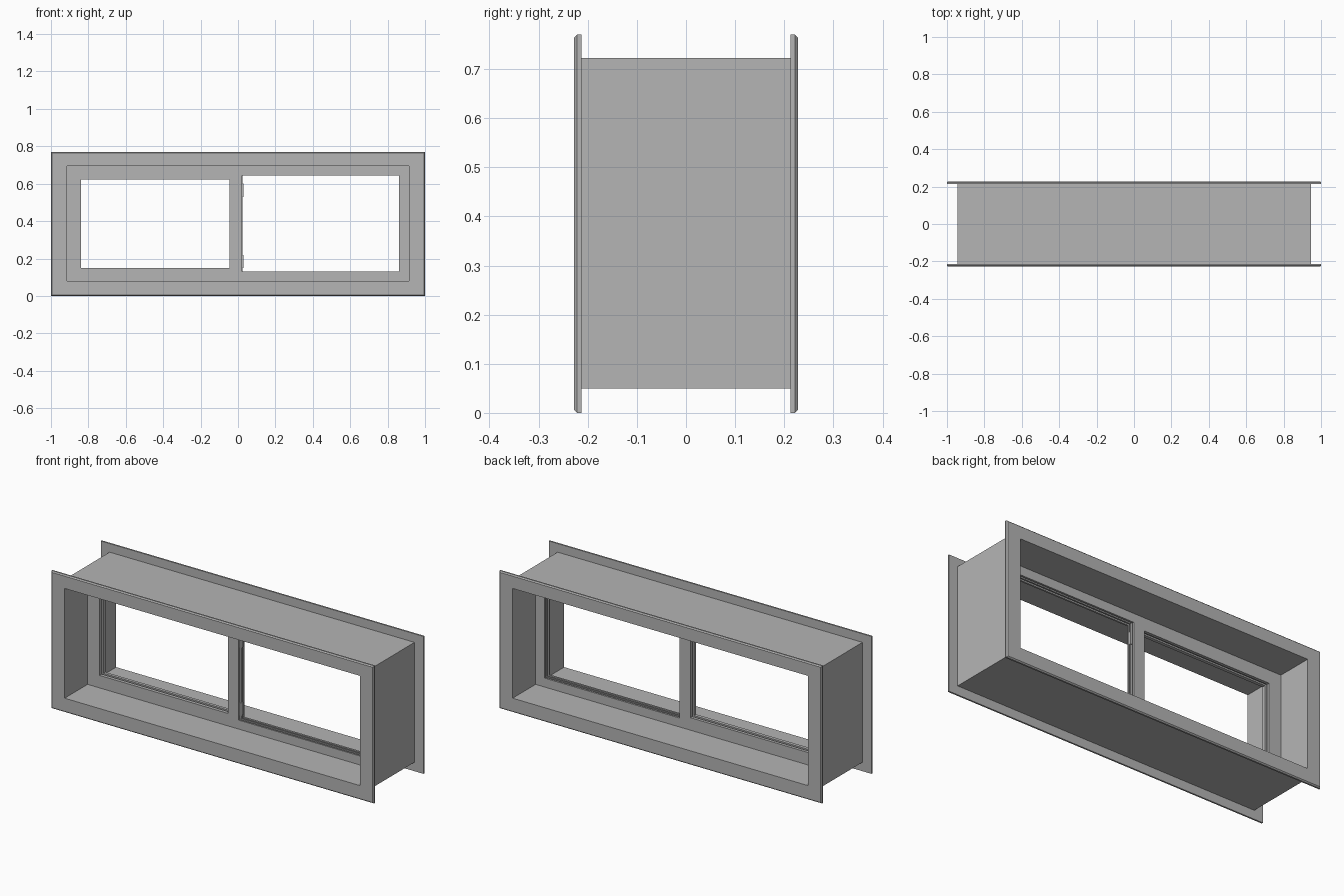
import bpy, bmesh

cube = bpy.data.objects.get("Cube")
if cube:
    bpy.data.objects.remove(cube)

grey = bpy.data.materials.new("matte_grey")
grey.use_nodes = True
colour = (0.46, 0.46, 0.46, 1)
grey.diffuse_color = colour
grey.node_tree.nodes["Principled BSDF"].inputs["Base Color"].default_value = colour


def finish(name, bm):
    bmesh.ops.remove_doubles(bm, verts=bm.verts, dist=0.0001)
    bmesh.ops.recalc_face_normals(bm, faces=bm.faces)
    mesh = bpy.data.meshes.new(name)
    bm.to_mesh(mesh)
    bm.free()
    mesh.materials.append(grey)
    obj = bpy.data.objects.new(name, mesh)
    bpy.context.collection.objects.link(obj)
    return obj


def grow(rect, d):
    x0, x1, z0, z1 = rect
    return (x0 - d, x1 + d, z0 - d, z1 + d)


def sweep(bm, steps, closed=True):
    """Join rectangular loops, each given as (rectangle, depth)."""
    loops = []
    for (x0, x1, z0, z1), y in steps:
        corners = ((x0, z0), (x1, z0), (x1, z1), (x0, z1))
        loops.append([bm.verts.new((x, y, z)) for x, z in corners])
    pairs = list(zip(loops, loops[1:]))
    if closed:
        pairs.append((loops[-1], loops[0]))
    for a, b in pairs:
        for i in range(4):
            j = (i + 1) % 4
            bm.faces.new((a[i], a[j], b[j], b[i]))


def block(name, x, y, z):
    bm = bmesh.new()
    bmesh.ops.create_cube(bm, size=1)
    for v in bm.verts:
        v.co = [lo + (c + 0.5) * (hi - lo)
                for c, (lo, hi) in zip(v.co, (x, y, z))]
    return finish(name, bm)


OUTER = (-1, 1, 0, 0.77)
BOX = (-0.945, 0.945, 0.05, 0.722)
INNER = (-0.915, 0.915, 0.08, 0.695)
WALL, FACE, CHAMFER = 0.213, 0.228, 0.006

# Deep wall lining
bm = bmesh.new()
sweep(bm, [(BOX, -WALL), (BOX, WALL), (INNER, WALL), (INNER, -WALL)])
finish("wall_lining", bm)

# Chamfered casings on both wall faces
for name, side in (("front_casing", -1), ("back_casing", 1)):
    bm = bmesh.new()
    sweep(bm, [(OUTER, side * WALL), (OUTER, side * (FACE - CHAMFER)),
               (grow(OUTER, -CHAMFER), side * FACE),
               (INNER, side * FACE), (INNER, side * WALL)])
    finish(name, bm)

# Thin window frame: two grooved openings sharing a mullion
MULLION = -0.0125
HALF = 0.025
left_cell = (INNER[0], MULLION, INNER[2], INNER[3])
right_cell = (MULLION, INNER[1], INNER[2], INNER[3])
left_open = (-0.84, -0.045, 0.15, 0.622)
right_open = (0.022, 0.86, 0.13, 0.645)
bm = bmesh.new()
for cell, hole, grooves in ((left_cell, left_open, [(-0.006, 0.008)]),
                            (right_cell, right_open, [(-0.015, -0.004), (0.005, 0.014)])):
    steps = [(cell, -HALF), (hole, -HALF)]
    for start, end in grooves:
        wide = grow(hole, 0.008)
        steps += [(hole, start), (wide, start), (wide, end), (hole, end)]
    steps += [(hole, HALF), (cell, HALF)]
    sweep(bm, steps, closed=False)
finish("window_frame", bm)

# Lock strip and keepers on the mullion
block("lock_strip", (0.016, 0.025), (-0.003, 0.004), (0.13, 0.645))
for i, (low, high) in enumerate(((0.53, 0.6), (0.15, 0.22))):
    block(f"lock_keeper_{i + 1}", (0.016, 0.029), (-0.008, 0.008), (low, high))

# Small hinge tabs beside the open bay
for i, z in enumerate((0.63, 0.55, 0.15)):
    block(f"hinge_tab_{i + 1}", (0.868, 0.89), (-0.029, -HALF + 0.002),
          (z - 0.004, z + 0.004))
